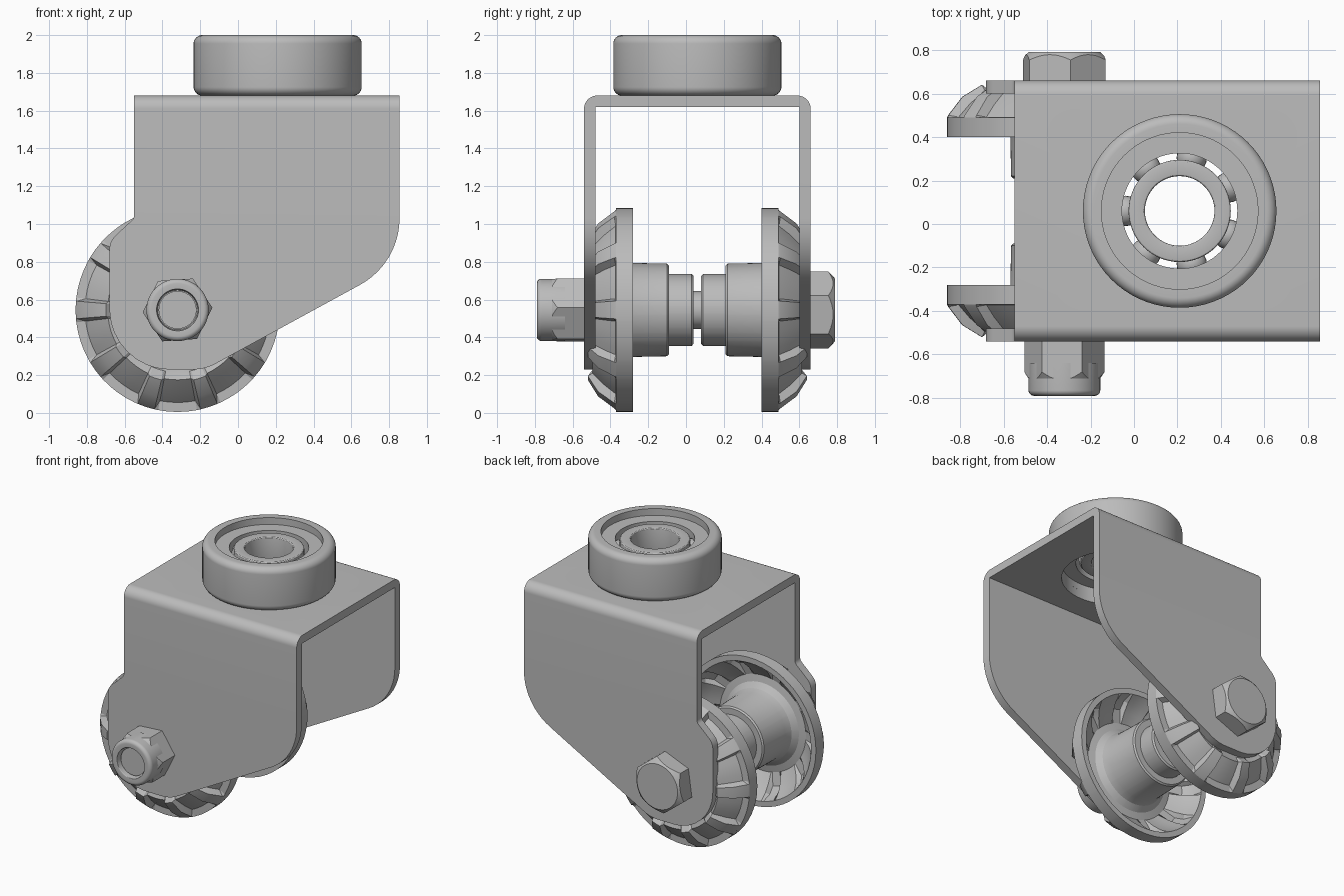
import bpy, bmesh, math
from mathutils import Vector

if "Cube" in bpy.data.objects:
    bpy.data.objects.remove(bpy.data.objects["Cube"])

grey = bpy.data.materials.new("steel_grey")
grey.use_nodes = True
GREY = (0.5, 0.5, 0.5, 1)
grey.diffuse_color = GREY
grey.node_tree.nodes["Principled BSDF"].inputs["Base Color"].default_value = GREY

MID_Y = 0.06                         # centre plane between the fork arms
AXLE = Vector((-0.32, MID_Y, 0.545))
SWIVEL = Vector((0.21, MID_Y, 0))


def finish(name, bm):
    bmesh.ops.recalc_face_normals(bm, faces=bm.faces)
    mesh = bpy.data.meshes.new(name)
    bm.to_mesh(mesh)
    bm.free()
    mesh.materials.append(grey)
    obj = bpy.data.objects.new(name, mesh)
    bpy.context.collection.objects.link(obj)
    return obj


def activate(obj):
    bpy.ops.object.select_all(action='DESELECT')
    obj.select_set(True)
    bpy.context.view_layer.objects.active = obj


def smooth(obj, angle=30):
    activate(obj)
    bpy.ops.object.shade_smooth_by_angle(angle=math.radians(angle))


def boolean(obj, cutter, operation):
    mod = obj.modifiers.new("cut", 'BOOLEAN')
    mod.object, mod.operation, mod.solver = cutter, operation, 'EXACT'
    activate(obj)
    bpy.ops.object.modifier_apply(modifier=mod.name)
    bpy.data.objects.remove(cutter)


def skin(name, rings, closed):
    """Join rings of points; closed profiles form a ring body, open ones are capped."""
    bm = bmesh.new()
    loops = [[bm.verts.new(p) for p in ring] for ring in rings]
    count, size = len(loops), len(loops[0])
    for i in range(count):
        a, b = loops[i], loops[(i + 1) % count]
        for j in range(size if closed else size - 1):
            k = (j + 1) % size
            bm.faces.new((a[j], a[k], b[k], b[j]))
    if not closed:
        bm.faces.new([ring[0] for ring in loops])
        bm.faces.new([ring[-1] for ring in loops])
    return finish(name, bm)


def lathe(name, profile, centre, axis, angles, closed=True, flip=1):
    """Revolve (radius, height) points; profile may be a function of the angle."""
    rings = []
    for t in angles:
        a = math.radians(t)
        ring = []
        for r, h in (profile(t) if callable(profile) else profile):
            u, v = r * math.cos(a), r * math.sin(a)
            p = (u, flip * h, v) if axis == 'Y' else (u, v, h)
            ring.append(centre + Vector(p))
        rings.append(ring)
    return skin(name, rings, closed)


def turn(n, phase=0):
    return [phase + i * 360 / n for i in range(n)]


def fillet(corners, steps=10):
    """Round the (a, b, radius) corners of a closed outline."""
    out = []
    for i, (x, y, r) in enumerate(corners):
        p = Vector((x, y))
        if r == 0:
            out.append(p)
            continue
        d0 = (Vector(corners[i - 1][:2]) - p).normalized()
        d1 = (Vector(corners[(i + 1) % len(corners)][:2]) - p).normalized()
        half = d0.angle(d1) / 2
        c = p + (d0 + d1).normalized() * r / math.sin(half)
        start = p + d0 * r / math.tan(half) - c
        end = p + d1 * r / math.tan(half) - c
        for s in range(steps + 1):
            out.append(c + start.lerp(end, s / steps).normalized() * r)
    return out


def prism(name, outline, axis, lo, hi):
    bm = bmesh.new()
    place = (lambda p, h: (h, p.x, p.y)) if axis == 'X' else (lambda p, h: (p.x, h, p.y))
    face = bm.faces.new([bm.verts.new(place(p, lo)) for p in outline])
    new = bmesh.ops.extrude_face_region(bm, geom=[face])["geom"]
    shift = Vector(place(Vector((0, 0)), hi - lo))
    bmesh.ops.translate(bm, vec=shift, verts=[v for v in new if isinstance(v, bmesh.types.BMVert)])
    return finish(name, bm)


# Fork: folded sheet trimmed to the arm outline, with a hole under the bearing
fork = prism("fork_bracket", fillet([
    (-0.54, 0.1, 0), (-0.54, 1.68, 0.07), (0.66, 1.68, 0.07), (0.66, 0.1, 0),
    (0.6, 0.1, 0), (0.6, 1.62, 0), (-0.48, 1.62, 0), (-0.48, 0.1, 0)]), 'X', -0.9, 1)
arm = prism("arm_outline", fillet([
    (-0.55, 1.9, 0), (-0.55, 1.03, 0.04), (-0.68, 0.91, 0.1), (-0.68, 0.23, 0.32),
    (-0.175, 0.23, 0.25), (0.855, 0.792, 0.4), (0.855, 1.9, 0)]), 'Y', -1, 1)
boolean(fork, arm, 'INTERSECT')
hole = lathe("hole_cutter", [(0.36, 1.5), (0.36, 1.8)], SWIVEL, 'Z', turn(64), closed=False)
boolean(fork, hole, 'DIFFERENCE')
smooth(fork)

# Swivel bearing: outer race, inner race and balls
outer = fillet([(0.265, 1.73, 0), (0.36, 1.73, 0), (0.36, 1.68, 0), (0.445, 1.68, 0.045),
                (0.445, 2, 0.045), (0.36, 2, 0), (0.36, 1.95, 0), (0.265, 1.95, 0)], 6)
inner = fillet([(0.16, 1.73, 0.01), (0.235, 1.73, 0.01),
                (0.235, 1.95, 0.01), (0.16, 1.95, 0.01)], 3)
smooth(lathe("bearing_outer_race", outer, SWIVEL, 'Z', turn(72)))
smooth(lathe("bearing_inner_race", inner, SWIVEL, 'Z', turn(64)))
bm = bmesh.new()
for t in turn(7, 180):
    a = math.radians(t)
    new = bmesh.ops.create_uvsphere(bm, u_segments=20, v_segments=12, radius=0.07)
    spot = SWIVEL + Vector((0.25 * math.cos(a), 0.25 * math.sin(a), 1.84))
    bmesh.ops.translate(bm, vec=spot, verts=new["verts"])
smooth(finish("bearing_balls", bm), 60)

# Wheel halves: pressed cup with ten raised ribs around a stepped hub
HUB = [(0.1, -0.32), (0.18, -0.32), (0.19, -0.31), (0.19, -0.19), (0.235, -0.19),
       (0.245, -0.18), (0.25, 0.06), (0.265, 0.11), (0.3, 0.145), (0.35, 0.155)]
RIM = [(0.5, 0), (0.54, 0), (0.54, 0.09)]
BACK = [(0.33, 0.2), (0.1, 0.2)]
RIB = ([(0.44, 0.13), (0.48, 0.08)], [(0.535, 0.1), (0.47, 0.185), (0.38, 0.24)])
PANEL = ([(0.41, 0.11), (0.46, 0.06)], [(0.49, 0.092), (0.44, 0.15), (0.37, 0.215)])


def cup(t):
    near = abs((t + 18) % 36 - 18)
    inside, outside = RIB if near < 5.5 else PANEL
    return HUB + inside + RIM + outside + BACK


cup_angles = [36 * k + s for k in range(10) for s in (-5, 0, 5, 7, 12.5, 18, 23.5, 29)]
for name, side in (("front_wheel_half", -1), ("back_wheel_half", 1)):
    where = AXLE + Vector((0, side * 0.34, 0))
    smooth(lathe(name, cup, where, 'Y', cup_angles, flip=side), 25)

# Axle bolt: shank, chamfered hex head, lock nut with collar
smooth(lathe("axle_shank", [(0.1, -0.82), (0.1, 0.6)], AXLE, 'Y', turn(40), closed=False))


def hexagon(name, radius, phase, lo, hi, chamfer):
    body = lathe(name, [(radius, lo), (radius, hi)], AXLE, 'Y', turn(6, phase), closed=False)
    step = math.copysign(0.045, hi)
    cone = lathe("chamfer", [(radius + 0.01, lo - step), (radius + 0.01, hi - step),
                             (radius - chamfer, hi), (radius - chamfer, hi + step)],
                 AXLE, 'Y', turn(48), closed=False)
    boolean(body, cone, 'INTERSECT')
    smooth(body, 20)


hexagon("bolt_head", 0.205, 82, 0.6, 0.73, 0.04)
hexagon("lock_nut", 0.185, 4, -0.6, -0.77, 0.02)
collar = fillet([(0.1, -0.7, 0), (0.165, -0.7, 0), (0.165, -0.85, 0.025), (0.11, -0.85, 0.005)], 5)
smooth(lathe("nut_collar", collar, AXLE, 'Y', turn(48)))
